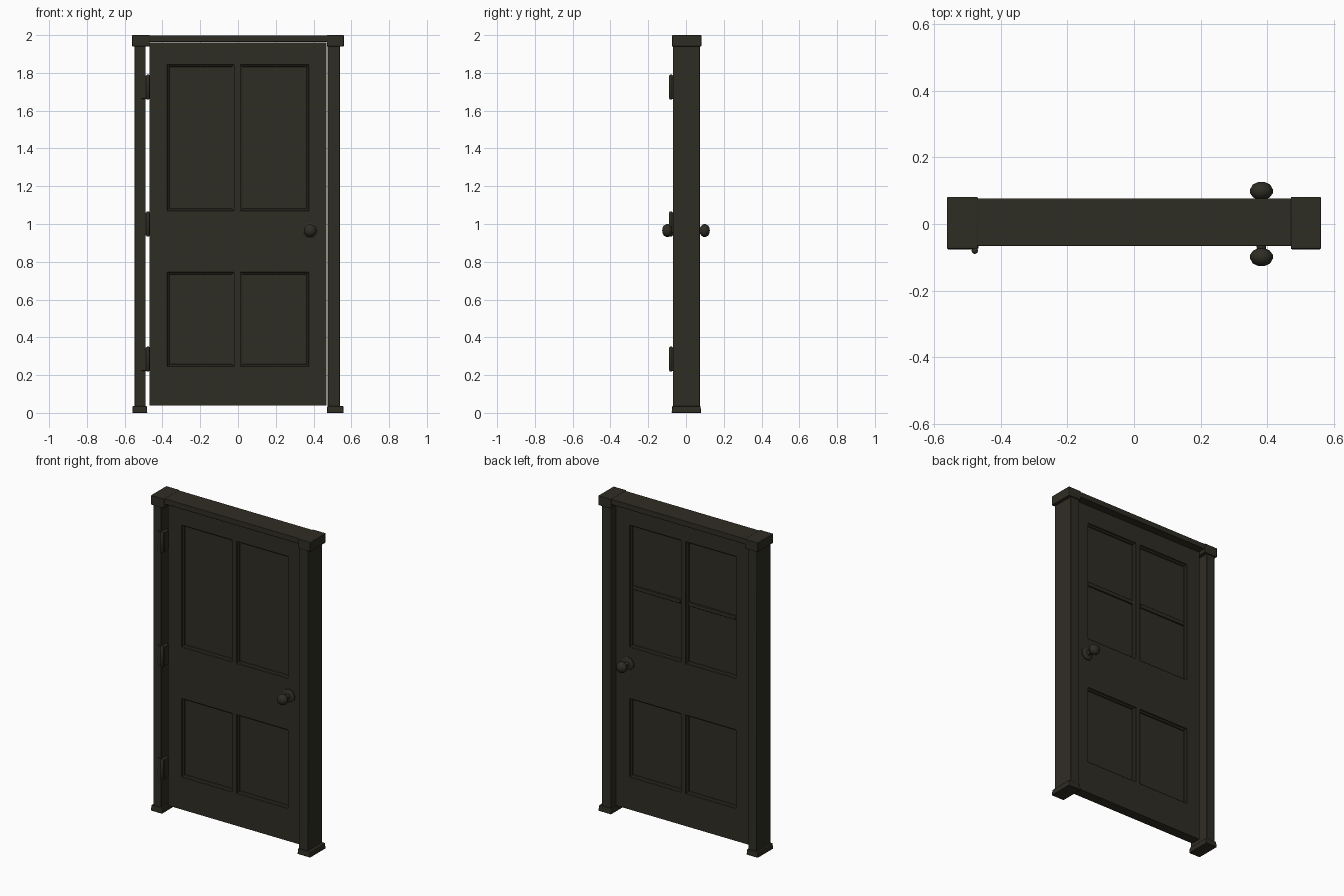
import bpy, bmesh, math
from mathutils import Matrix

cube = bpy.data.objects.get("Cube")
if cube:
    bpy.data.objects.remove(cube, do_unlink=True)

COLOUR = (0.028, 0.026, 0.017, 1.0)
paint = bpy.data.materials.new("dark_olive_paint")
paint.use_nodes = True
paint.diffuse_color = COLOUR
paint.node_tree.nodes["Principled BSDF"].inputs["Base Color"].default_value = COLOUR


def finish(name, bm, bevel=0.0, angle=35):
    """Turn a bmesh into a painted, shaded object."""
    bmesh.ops.recalc_face_normals(bm, faces=bm.faces)
    mesh = bpy.data.meshes.new(name)
    bm.to_mesh(mesh)
    bm.free()
    mesh.materials.append(paint)
    ob = bpy.data.objects.new(name, mesh)
    bpy.context.collection.objects.link(ob)
    if bevel:
        mod = ob.modifiers.new("soft_edges", 'BEVEL')
        mod.width = bevel
        mod.segments = 2
        mod.limit_method = 'ANGLE'
        mod.angle_limit = math.radians(60)
    bpy.ops.object.select_all(action='DESELECT')
    ob.select_set(True)
    bpy.context.view_layer.objects.active = ob
    bpy.ops.object.shade_smooth_by_angle(angle=math.radians(angle))
    return ob


def box(name, x, y, z, bevel=0.003, taper=0.0):
    """Box from (low, high) pairs; taper pulls the top edges inwards."""
    bm = bmesh.new()
    bmesh.ops.create_cube(bm, size=1)
    for v in bm.verts:
        top = v.co.z > 0
        for i, (lo, hi) in enumerate((x, y, z)):
            side = 1 if v.co[i] > 0 else -1
            v.co[i] = (hi if side > 0 else lo) - (side * taper if top and i < 2 else 0)
    return finish(name, bm, bevel)


def lathe(name, profile, segments, matrix):
    """Spin (radius, height) points round z, then place the result."""
    bm = bmesh.new()
    verts = [bm.verts.new((r, 0, h)) for r, h in profile]
    edges = [bm.edges.new(pair) for pair in zip(verts, verts[1:])]
    bmesh.ops.spin(bm, geom=verts + edges, axis=(0, 0, 1), cent=(0, 0, 0),
                   steps=segments, angle=math.tau)
    bmesh.ops.remove_doubles(bm, verts=bm.verts, dist=0.0005)
    bmesh.ops.transform(bm, matrix=matrix, verts=bm.verts)
    return finish(name, bm, angle=50)


# Door slab: a grid pushed through to the back, with moulded sunken panels
FACE = 0.032
xs = [-0.468, -0.375, -0.02, 0.012, 0.375, 0.468]
zs = [0.04, 0.245, 0.745, 1.07, 1.845, 1.96]
bm = bmesh.new()
grid = [[bm.verts.new((x, -FACE, z)) for x in xs] for z in zs]
for low, high in zip(grid, grid[1:]):
    for i in range(len(xs) - 1):
        bm.faces.new((low[i], low[i + 1], high[i + 1], high[i]))
sheet = bm.faces[:]
solid = bmesh.ops.extrude_face_region(bm, geom=sheet, use_keep_orig=True)
back = [v for v in solid["geom"] if isinstance(v, bmesh.types.BMVert)]
bmesh.ops.translate(bm, vec=(0, 2 * FACE, 0), verts=back)
bmesh.ops.recalc_face_normals(bm, faces=bm.faces)
panels = []
for f in bm.faces:
    c = f.calc_center_median()
    in_column = xs[1] < c.x < xs[2] or xs[3] < c.x < xs[4]
    in_row = zs[1] < c.z < zs[2] or zs[3] < c.z < zs[4]
    if abs(f.normal.y) > 0.9 and in_column and in_row:
        panels.append(f)
for width, depth in ((0.003, -0.008), (0.012, -0.004), (0.003, -0.007)):
    bmesh.ops.inset_individual(bm, faces=panels, thickness=width, depth=depth)
finish("door", bm, angle=25)

# Cross bars over the upper panes on the back
for name, lo, hi in (("right", xs[1], xs[2]), ("left", xs[3], xs[4])):
    box(f"{name}_pane_bar", (lo + 0.012, hi - 0.012), (0.008, 0.022),
        (1.435, 1.46), 0.003)

# Frame posts with plinths and corner blocks
for name, post, plinth, block in (
        ("right", (-0.547, -0.489), (-0.56, -0.48), (-0.56, -0.468)),
        ("left", (0.475, 0.54), (0.47, 0.56), (0.47, 0.56))):
    box(f"{name}_post", post, (-0.07, 0.074), (0.01, 1.96))
    box(f"{name}_plinth", plinth, (-0.076, 0.08), (0, 0.036), 0.003, 0.003)
    box(f"{name}_corner_block", block, (-0.074, 0.081), (1.94, 2.0))

# Lintel
box("lintel", (-0.55, 0.55), (-0.066, 0.076), (1.964, 1.999))

# Hinges: a leaf on the post face, a leaf in the gap and a barrel
for name, z in (("bottom", 0.285), ("middle", 1.0), ("top", 1.725)):
    span = (z - 0.062, z + 0.062)
    box(f"{name}_hinge_post_leaf", (-0.512, -0.48), (-0.076, -0.066), span, 0.002)
    box(f"{name}_hinge_door_leaf", (-0.49, -0.466), (-0.074, -0.02), span, 0.002)
    lathe(f"{name}_hinge_barrel",
          [(0, -0.066), (0.006, -0.065), (0.01, -0.06), (0.01, 0.06),
           (0.006, 0.065), (0, 0.066)], 8,
          Matrix.Translation((-0.477, -0.08, z)))

# Knobs: rose, neck and rounded grip on both sides
knob = [(0, -0.002), (0.041, -0.002), (0.041, 0.006), (0.034, 0.011), (0.015, 0.014),
        (0.014, 0.042), (0.025, 0.048), (0.034, 0.06), (0.034, 0.072),
        (0.026, 0.086), (0.012, 0.093), (0, 0.094)]
for name, side in (("front", -1), ("back", 1)):
    turn = Matrix.Rotation(-side * math.pi / 2, 4, 'X')
    lathe(f"{name}_knob", knob, 12,
          Matrix.Translation((0.382, side * FACE, 0.965)) @ turn)
